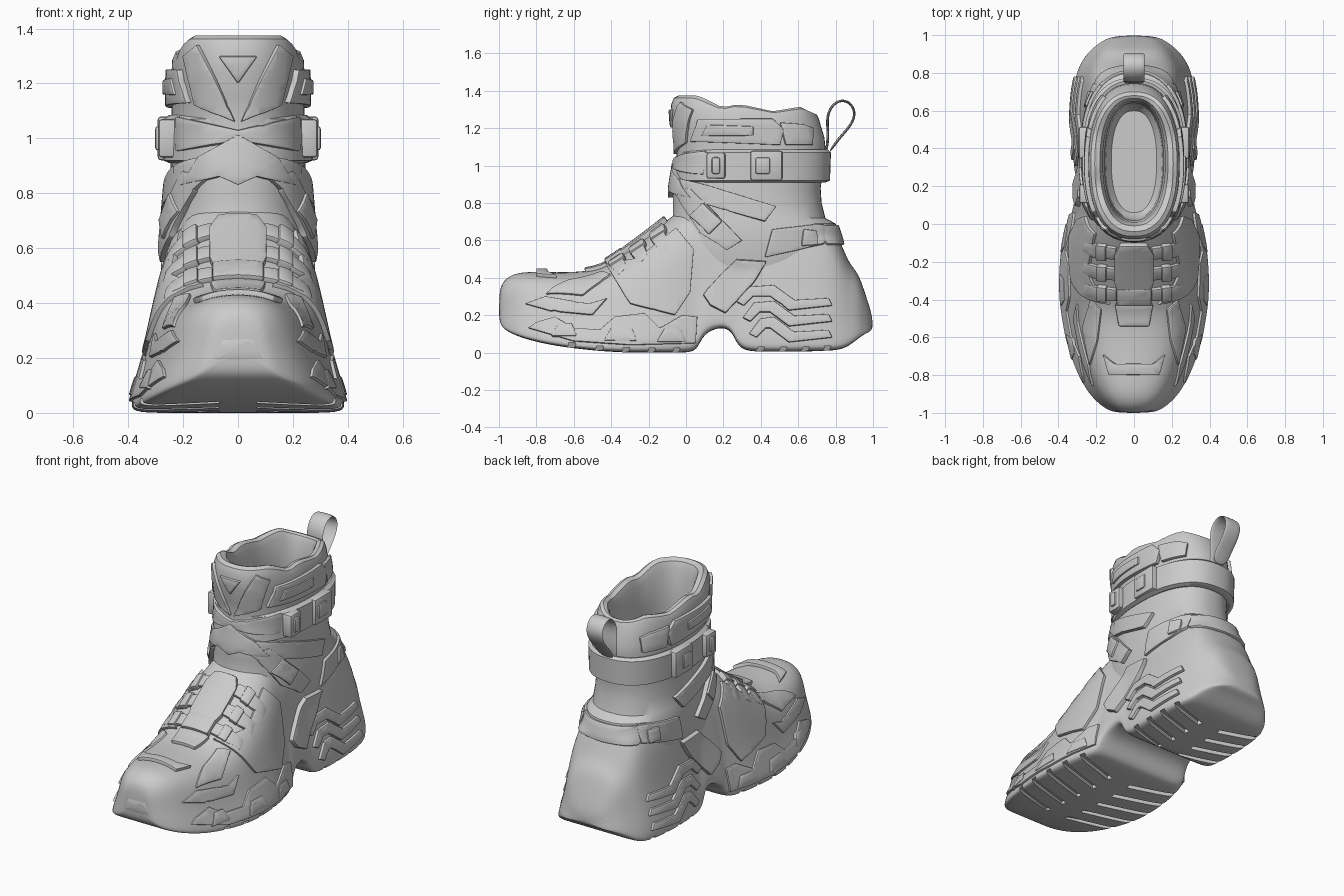
import bpy, bmesh, math
from mathutils import Vector
from mathutils.bvhtree import BVHTree

if "Cube" in bpy.data.objects:
    bpy.data.objects.remove(bpy.data.objects["Cube"])

def lerp(table, t):
    for (a, u), (b, v) in zip(table, table[1:]):
        if t <= b:
            return u + (v - u) * max(0, (t - a) / (b - a))
    return table[-1][1]

def add_object(name, verts, faces):
    me = bpy.data.meshes.new(name)
    me.from_pydata(verts, [], faces)
    bm = bmesh.new(); bm.from_mesh(me)
    bmesh.ops.recalc_face_normals(bm, faces=bm.faces)
    bm.to_mesh(me); bm.free()
    ob = bpy.data.objects.new(name, me)
    bpy.context.collection.objects.link(ob)
    return ob

def loft_data(rings, cyclic=False):
    n, m = len(rings[0]), len(rings)
    faces = [(i % m * n + j, i % m * n + (j + 1) % n, (i + 1) % m * n + (j + 1) % n, (i + 1) % m * n + j)
             for i in range(m if cyclic else m - 1) for j in range(n)]
    if not cyclic:
        faces += [tuple(range(n)), tuple(range((m - 1) * n, m * n))]
    return [p for r in rings for p in r], faces

def apply_all(ob):
    bpy.ops.object.select_all(action='DESELECT')
    ob.select_set(True); bpy.context.view_layer.objects.active = ob
    bpy.ops.object.convert(target='MESH')

# --- foot: cross-sections along y (y, half width, bottom, top)
FOOT = [(-1, .10, .17, .33), (-.98, .15, .13, .385), (-.93, .215, .10, .425), (-.85, .275, .07, .44), (-.7, .34, .035, .435),
        (-.5, .38, .012, .44), (-.4, .392, .005, .49), (-.3, .392, 0, .565), (-.2, .387, 0, .64), (-.1, .375, 0, .72),
        (0, .35, 0, .8), (.06, .335, .01, .82), (.09, .325, .10, .82), (.18, .31, .14, .82), (.25, .31, .12, .8),
        (.28, .32, .01, .8), (.4, .33, .005, .8), (.6, .335, .005, .8), (.75, .32, .01, .74), (.82, .30, .015, .62),
        (.87, .275, .035, .485), (.92, .235, .075, .435), (.955, .19, .10, .33), (1, .12, .12, .19)]
SEC = [(0, 0), (.6, 0), (.96, 0), (1, .04), (.96, .15), (.845, .38), (.77, .6), (.67, .8), (.43, .95), (0, 1)]
rings = []
for y, w, zb, zt in FOOT:
    half = [(fx * w, y, zb + fz * (zt - zb)) for fx, fz in SEC]
    rings.append(half + [(-x, yy, z) for x, yy, z in half[-2:0:-1]])
foot = add_object("foot", *loft_data(rings))
sub = foot.modifiers.new("smooth", 'SUBSURF'); sub.levels = 2
apply_all(foot)

# --- ankle shaft: rings along z, the collar follows a wavy rim
RIM = [(0, 1.375), (.14, 1.375), (.22, 1.35), (.33, 1.31), (.45, 1.33), (.7, 1.29), (.9, 1.315), (1, 1.28)]
def ring(z, yf, yb, w, n=56):
    out = []
    for k in range(n):
        a = 2 * math.pi * k / n
        c, s = math.cos(a), math.sin(a)
        x = w * math.copysign(abs(s) ** .85, s)
        y = (yf + yb) / 2 - (yb - yf) / 2 * math.copysign(abs(c) ** .85, c)
        t = (y - yf) / (yb - yf)
        zz = z if z < 1.15 else 1.15 + (z - 1.15) / .18 * (lerp(RIM, t) - 1.15)
        out.append((x, y, zz))
    return out
SHAFT = [(.25, .02, .7, .2), (.38, -.05, .78, .245), (.5, -.12, .83, .262), (.58, -.12, .835, .268), (.69, -.08, .80, .268),
         (.72, -.07, .745, .26), (.8, -.07, .725, .253), (.88, -.07, .72, .246), (1, -.05, .735, .243), (1.1, -.05, .745, .243),
         (1.15, -.06, .74, .243), (1.22, -.075, .725, .243), (1.29, -.08, .71, .24), (1.32, -.065, .70, .228),
         (1.33, -.04, .68, .208), (1.32, -.01, .665, .18), (1.28, .01, .65, .165), (1.1, .02, .64, .155),
         (.6, .02, .64, .155), (.34, .03, .63, .15), (.3, .06, .6, .12)]
shaft = add_object("ankle_shaft", *loft_data([ring(*r) for r in SHAFT]))

# --- hollow the foot and cut tread grooves
verts, faces = loft_data([ring(.27, .01, .66, .17), ring(.45, -.03, .69, .2), ring(1, -.02, .68, .2)])
def box_into(cx, cy, cz, sx, sy, sz, ang):
    base = len(verts)
    for dx, dy, dz in [(a, b, c) for c in (-1, 1) for a, b in ((-1, -1), (1, -1), (1, 1), (-1, 1))]:
        px, py = dx * sx, dy * sy
        verts.append((cx + px * math.cos(ang) - py * math.sin(ang), cy + px * math.sin(ang) + py * math.cos(ang), cz + dz * sz))
    faces.extend(tuple(base + i for i in f) for f in
                 [(0, 3, 2, 1), (4, 5, 6, 7), (0, 1, 5, 4), (1, 2, 6, 5), (2, 3, 7, 6), (3, 0, 4, 7)])
for gy in (-.64, -.5, -.36, -.22, -.08, .38, .5, .62, .74):
    zb = lerp([(f[0], f[2]) for f in FOOT], gy)
    for sgn in (1, -1):
        box_into(sgn * .25, gy, zb - .025, .19, .017, .05, sgn * .3)
cutter = add_object("cutter", verts, faces)
cutter.hide_render = True
cut = foot.modifiers.new("cut", 'BOOLEAN')
cut.operation = 'DIFFERENCE'; cut.solver = 'EXACT'; cut.object = cutter
apply_all(foot)
bpy.data.objects.remove(cutter)

# --- panels: flat outlines projected onto the boot, thickened and bevelled
dg = bpy.context.evaluated_depsgraph_get()
TREES = [BVHTree.FromObject(o, dg) for o in (foot, shaft)]
RAYS = {'x': lambda a, b: (Vector((2, a, b)), Vector((-1, 0, 0))),
        'y': lambda a, b: (Vector((a, -3, b)), Vector((0, 1, 0))),
        'b': lambda a, b: (Vector((a, 3, b)), Vector((0, -1, 0))),
        'z': lambda a, b: (Vector((a, b, 3)), Vector((0, 0, -1)))}
def panel(name, axis, pts, thick=.04, mirror=True, lift=0):
    bm = bmesh.new()
    bm.faces.new([bm.verts.new((a, b, 0)) for a, b in pts])
    bmesh.ops.triangulate(bm, faces=bm.faces[:])
    for i in range(2):
        lo, hi = min(p[i] for p in pts), max(p[i] for p in pts)
        n = max(2, int((hi - lo) / .03))
        for k in range(1, n):
            co = [0, 0, 0]; co[i] = lo + (hi - lo) * k / n
            no = [0, 0, 0]; no[i] = 1
            bmesh.ops.bisect_plane(bm, geom=bm.verts[:] + bm.edges[:] + bm.faces[:], plane_co=co, plane_no=no)
    bmesh.ops.remove_doubles(bm, verts=bm.verts, dist=.005)
    missed = []
    for v in bm.verts:
        o, d = RAYS[axis](v.co.x, v.co.y)
        hits = [h for h in (t.ray_cast(o, d) for t in TREES) if h[0]]
        if hits:
            v.co = min(hits, key=lambda h: h[3])[0] - d * lift
        else:
            missed.append(v)
    bmesh.ops.delete(bm, geom=missed, context='VERTS')
    bmesh.ops.recalc_face_normals(bm, faces=bm.faces)
    me = bpy.data.meshes.new(name); bm.to_mesh(me); bm.free()
    ob = bpy.data.objects.new(name, me); bpy.context.collection.objects.link(ob)
    s = ob.modifiers.new("thick", 'SOLIDIFY'); s.thickness = thick; s.offset = 0
    b = ob.modifiers.new("bevel", 'BEVEL'); b.width = .008; b.segments = 2
    b.limit_method = 'ANGLE'; b.angle_limit = math.radians(50)
    if mirror:
        ob.modifiers.new("mirror", 'MIRROR')
    return ob

# side panels (y, z)
panel("forefoot_midsole", 'x', [(-.84, .13), (-.8, .16), (-.7, .19), (-.6, .13), (-.46, .12), (-.38, .19), (-.22, .21),
      (-.14, .13), (-.02, .2), (.06, .19), (.05, .05), (-.3, .04), (-.6, .06)], .025)
for i, (a, b, z) in enumerate([(-.72, -.58, .085), (-.44, -.26, .06), (-.16, .0, .055)]):
    panel(f"sole_lug_{i}", 'x', [(a, z), (a + .04, z + .07), (b - .03, z + .07), (b, z)], .035)
panel("toe_side_guard", 'x', [(-.86, .26), (-.75, .3), (-.52, .26), (-.42, .29), (-.5, .2), (-.72, .22)], .025)
panel("vamp_panel", 'x', [(-.42, .46), (-.3, .26), (-.06, .2), (.02, .32), (.04, .55), (-.05, .66), (-.25, .5)], .035)
panel("arch_brace", 'x', [(.09, .31), (.19, .42), (.27, .5), (.43, .49), (.37, .38), (.21, .21), (.13, .25)], .055)
panel("heel_counter", 'x', [(.42, .51), (.46, .66), (.68, .685), (.73, .685), (.74, .58), (.6, .55)], .035)
panel("heel_counter_back", 'b', [(-.2, .575), (-.2, .68), (.2, .68), (.2, .575)], .03, False)
panel("heel_clip", 'x', [(.61, .57), (.62, .66), (.69, .65), (.70, .57)], .06)
for i in range(3):
    d = i * .085
    panel(f"heel_chevron_{i}", 'x', [(.27 + d * .4, .27 - d), (.33 + d * .4, .35 - d), (.47, .36 - d), (.58, .28 - d), (.76, .29 - d),
          (.78, .25 - d), (.55, .225 - d), (.45, .30 - d), (.36 + d * .4, .30 - d), (.31 + d * .4, .25 - d)], .035)
panel("ankle_wing", 'x', [(-.03, .93), (.1, .9), (.48, .78), (.42, .70), (.25, .75), (.02, .82)], .045)
panel("ankle_strap", 'x', [(-.05, .86), (.03, .88), (.3, .6), (.22, .55), (.08, .64)], .05)
panel("ankle_buckle", 'x', [(.03, .73), (.1, .8), (.2, .7), (.13, .63)], .075)
panel("collar_pad", 'x', [(.03, 1.13), (.07, 1.25), (.46, 1.25), (.52, 1.19), (.5, 1.11)], .045)
panel("collar_bar", 'x', [(.09, 1.16), (.12, 1.22), (.36, 1.21), (.36, 1.16)], .065)
panel("rear_collar_pad", 'x', [(.5, 1.23), (.62, 1.22), (.67, 1.2), (.67, 1.11), (.53, 1.11)], .04)

# front panels (x, z)
panel("tongue_lapel", 'y', [(.01, 1.06), (.15, 1.12), (.19, 1.3), (.14, 1.34), (.08, 1.22)], .035)
panel("tongue_badge_plate", 'y', [(-.07, 1.3), (.07, 1.3), (0, 1.2)], .03, False)
panel("cross_strap_upper", 'y', [(-.21, 1.08), (-.21, .95), (0, .99), (.21, .95), (.21, 1.08), (0, 1.03)], .045, False)
panel("cross_strap_lower", 'y', [(0, 1.01), (.13, .93), (.19, .83), (.06, .86), (0, .83), (-.06, .86), (-.19, .83), (-.13, .93)], .055, False)
panel("toe_bumper", 'y', [(-.06, .27), (.06, .27), (.1, .19), (-.1, .19)], .03, False, -.014)

# top panels (x, y)
panel("instep_plate", 'z', [(-.07, -.1), (.07, -.1), (.1, -.15), (.1, -.3), (.08, -.36), (-.08, -.36), (-.1, -.3), (-.1, -.15)], .06, False)
panel("instep_buckle", 'z', [(-.09, -.33), (.09, -.33), (.09, -.42), (-.09, -.42)], .07, False)
panel("vamp_tab", 'z', [(-.1, -.42), (.1, -.42), (.08, -.54), (-.08, -.54)], .04, False)
panel("toe_ridge", 'z', [(-.16, -.69), (-.1, -.74), (.1, -.74), (.16, -.69), (.13, -.8), (-.13, -.8)], .04, False)
panel("toe_cap_side", 'z', [(.17, -.45), (.23, -.4), (.27, -.55), (.23, -.75), (.19, -.62)], .025)
for i, y in enumerate((-.14, -.25, -.36)):
    panel(f"instep_strap_{i}", 'z', [(.09, y - .04), (.09, y + .02), (.2, y + .035), (.25, y + .05), (.26, y), (.2, y - .035)], .04)
    panel(f"strap_clip_{i}", 'z', [(.14, y - .045), (.14, y + .035), (.19, y + .04), (.19, y - .04)], .06)

# --- ankle belt with buckles
belt = add_object("ankle_belt", *loft_data([ring(.91, -.05, .745, .25), ring(.92, -.06, .77, .273), ring(1.07, -.045, .775, .273),
                  ring(1.085, -.03, .76, .25), ring(1.07, .0, .7, .22), ring(.92, .0, .7, .22)], True))
def block(name, c, s):
    bpy.ops.mesh.primitive_cube_add(size=1, location=(0, 0, 0))
    ob = bpy.context.object; ob.name = name
    for v in ob.data.vertices:
        v.co = Vector([c[i] + v.co[i] * s[i] for i in range(3)])
    b = ob.modifiers.new("bevel", 'BEVEL'); b.width = .012; b.segments = 2
    ob.modifiers.new("mirror", 'MIRROR')
block("belt_buckle", (.252, .16, 1.0), (.075, .1, .14))
block("belt_buckle_bar", (.257, .16, 1.0), (.09, .045, .09))
block("belt_slider", (.255, .43, 1.0), (.075, .17, .16))
block("belt_slider_pad", (.267, .41, 1.0), (.07, .08, .09))

# --- heel pull loop
LOOP = [(.74, 1.04), (.765, 1.15), (.75, 1.25), (.775, 1.32), (.83, 1.355), (.885, 1.335), (.91, 1.27), (.87, 1.2), (.82, 1.15), (.765, 1.07)]
vs = [(x, y, z) for x in (-.06, .06) for y, z in LOOP]
n = len(LOOP)
loop = add_object("pull_loop", vs, [(i, i + 1, n + i + 1, n + i) for i in range(n - 1)])
so = loop.modifiers.new("thick", 'SOLIDIFY'); so.thickness = .016; so.offset = 0
ss = loop.modifiers.new("smooth", 'SUBSURF'); ss.levels = 2

# --- finish: bake modifiers and shade
bpy.ops.object.select_all(action='SELECT')
bpy.context.view_layer.objects.active = foot
bpy.ops.object.convert(target='MESH')
bpy.ops.object.shade_smooth_by_angle(angle=math.radians(35))
